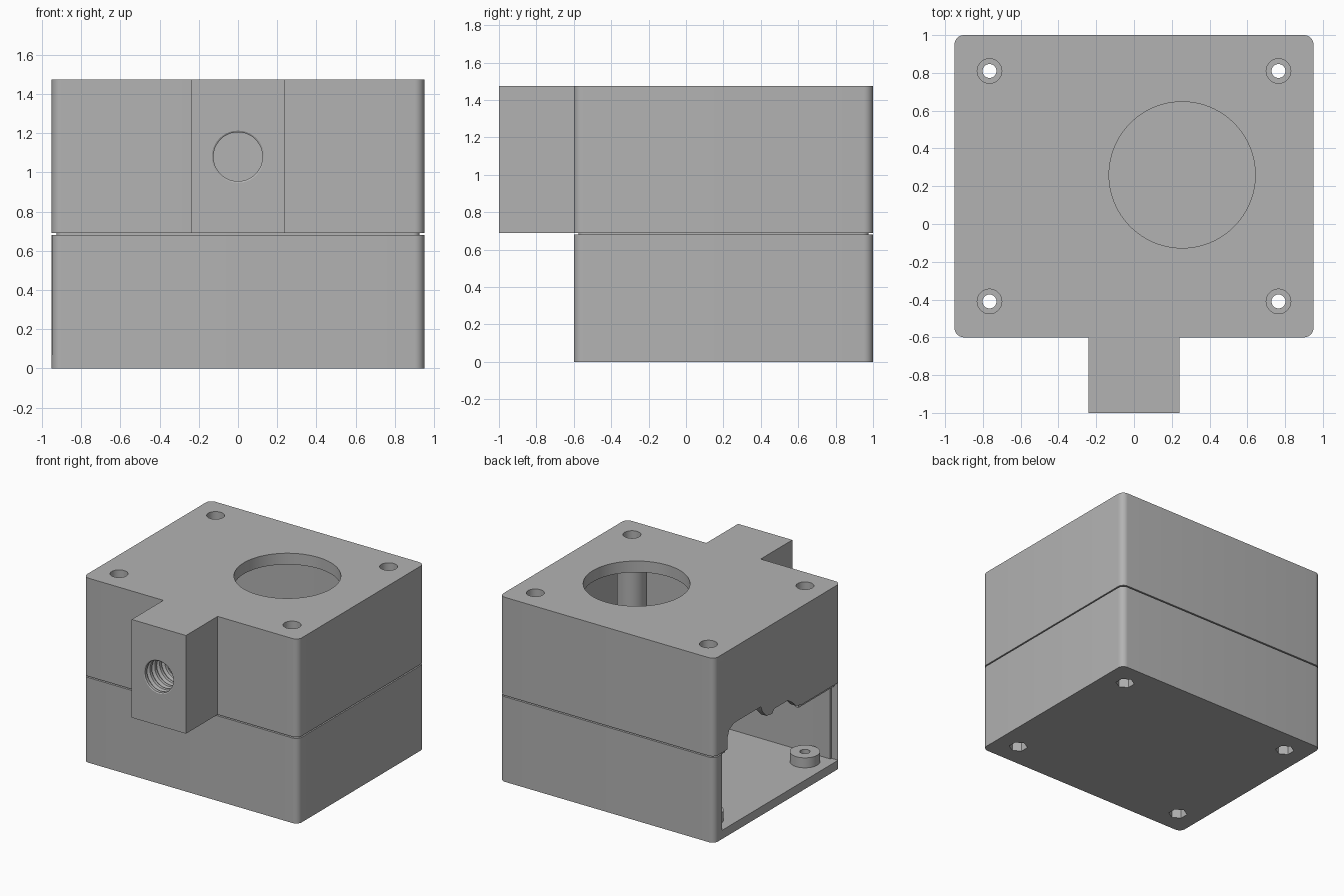
import bpy
import bmesh
import math
from mathutils import Matrix, Vector

if "Cube" in bpy.data.objects:
    bpy.data.objects.remove(bpy.data.objects["Cube"])

grey = bpy.data.materials.new("case_grey")
grey.use_nodes = True
colour = (0.45, 0.45, 0.45, 1)
grey.diffuse_color = colour
grey.node_tree.nodes["Principled BSDF"].inputs["Base Color"].default_value = colour

SEAM_LOW, SEAM_HIGH, TOP = 0.68, 0.69, 1.475
FLOOR, CEILING = 0.07, 1.385
WALL = 0.05
SCREWS = [(sx * 0.765, y) for sx in (-1, 1) for y in (-0.41, 0.81)]


def finish(name, bm):
    bmesh.ops.recalc_face_normals(bm, faces=bm.faces)
    mesh = bpy.data.meshes.new(name)
    bm.to_mesh(mesh)
    bm.free()
    mesh.materials.append(grey)
    obj = bpy.data.objects.new(name, mesh)
    bpy.context.collection.objects.link(obj)
    return obj


def box(name, low, high, radius=0):
    low, high = Vector(low), Vector(high)
    bm = bmesh.new()
    bmesh.ops.create_cube(bm, size=1)
    bmesh.ops.scale(bm, vec=high - low, verts=bm.verts)
    bmesh.ops.translate(bm, vec=(low + high) / 2, verts=bm.verts)
    if radius:
        uprights = [e for e in bm.edges
                    if abs(e.verts[0].co.z - e.verts[1].co.z) > 1e-4]
        bmesh.ops.bevel(bm, geom=uprights, offset=radius, segments=8,
                        profile=0.5, affect='EDGES')
    return finish(name, bm)


def shell(name, z0, z1, inset=0):
    # Rounded footprint shared by both halves, shrunk by an inset
    return box(name, (-0.95 + inset, -0.6 + inset, z0),
               (0.95 - inset, 1 - inset, z1), 0.05 - inset * 0.7)


def post(name, x, y, z0, z1, radius, sides=48):
    bm = bmesh.new()
    bmesh.ops.create_cone(bm, cap_ends=True, segments=sides, radius1=radius,
                          radius2=radius, depth=z1 - z0,
                          matrix=Matrix.Translation((x, y, (z0 + z1) / 2)))
    return finish(name, bm)


def prism_x(name, outline, x0, x1):
    # Extrude a side outline of (y, z) points along x
    bm = bmesh.new()
    face = bm.faces.new([bm.verts.new((x0, y, z)) for y, z in outline])
    grown = bmesh.ops.extrude_face_region(bm, geom=[face])["geom"]
    verts = [v for v in grown if isinstance(v, bmesh.types.BMVert)]
    bmesh.ops.translate(bm, vec=(x1 - x0, 0, 0), verts=verts)
    return finish(name, bm)


def combine(target, tool, operation='DIFFERENCE'):
    mod = target.modifiers.new("combine", 'BOOLEAN')
    mod.operation, mod.object, mod.solver = operation, tool, 'EXACT'
    bpy.context.view_layer.objects.active = target
    bpy.ops.object.modifier_apply(modifier=mod.name)
    bpy.data.objects.remove(tool)


def smooth(obj):
    bpy.ops.object.select_all(action='DESELECT')
    obj.select_set(True)
    bpy.context.view_layer.objects.active = obj
    bpy.ops.object.shade_smooth_by_angle(angle=math.radians(30))


def thread_cutter(z, radius, groove, y0, y1, turns):
    # Revolve a saw-tooth profile around the y axis
    pitch = (y1 - y0) / turns
    profile = [(0, y0), (radius, y0)]
    for i in range(turns):
        start = y0 + i * pitch
        profile += [(radius, start + pitch * 0.3), (groove, start + pitch * 0.5),
                    (groove, start + pitch * 0.7), (radius, start + pitch * 0.9)]
    profile += [(radius, y1), (0, y1)]
    bm = bmesh.new()
    verts = [bm.verts.new((r, y, z)) for r, y in profile]
    edges = [bm.edges.new(pair) for pair in zip(verts, verts[1:])]
    bmesh.ops.spin(bm, geom=verts + edges, cent=(0, 0, z), axis=(0, 1, 0),
                   angle=math.tau, steps=48)
    bmesh.ops.remove_doubles(bm, verts=bm.verts, dist=1e-4)
    return finish("thread_cutter", bm)


# Lower tray with short screw bosses and hexagonal nut pockets
lower = shell("lower_case", 0, SEAM_LOW)
combine(lower, shell("cavity", FLOOR, 1, WALL))
for x, y in SCREWS:
    combine(lower, post("boss", x, y, FLOOR - 0.02, 0.15, 0.11), 'UNION')
    combine(lower, post("bore", x, y, -0.1, 0.3, 0.037, 32))
    combine(lower, post("nut_pocket", x, y, -0.1, 0.07, 0.068, 6))
combine(lower, box("side_opening", (-1.1, -0.565, FLOOR), (-0.89, 0.9, 1)))

# Upper cover with inlet block, screw columns and round port
upper = shell("upper_case", SEAM_HIGH, TOP)
combine(upper, box("inlet_block", (-0.24, -1, SEAM_HIGH), (0.24, -0.57, TOP)), 'UNION')
combine(upper, shell("cavity", 0.5, CEILING, WALL))
for x, y in SCREWS:
    combine(upper, post("column", x, y, SEAM_HIGH, CEILING + 0.03, 0.11), 'UNION')
    combine(upper, post("bore", x, y, 0.5, 1.6, 0.037, 32))
    combine(upper, post("head_recess", x, y, TOP - 0.12, 1.6, 0.065))
combine(upper, post("round_port", 0.255, 0.26, 1.3, 1.6, 0.387, 96))
combine(upper, thread_cutter(1.08, 0.125, 0.145, -1.05, -0.5, 9))

# Irregular notch in the bottom edge of the side wall
notch = [(0.83, 0.6), (0.83, 0.79), (0.81, 0.84), (0.75, 0.87), (0.41, 0.87),
         (0.39, 0.82), (0.34, 0.77), (0.27, 0.76), (0.24, 0.79),
         (0.07, 0.79), (0.01, 0.75), (-0.03, 0.71), (-0.1, 0.69), (-0.1, 0.6)]
combine(upper, prism_x("notch", notch, -1.1, -0.89))

# Recessed lip that closes the seam groove
lip = shell("seam_lip", SEAM_LOW - 0.02, SEAM_HIGH + 0.02, 0.025)
combine(lip, shell("cavity", 0.5, 0.9, WALL))
combine(lip, box("side_opening", (-1.1, -0.1, 0.5), (-0.89, 0.83, 0.9)))

for part in (lower, upper, lip):
    smooth(part)
